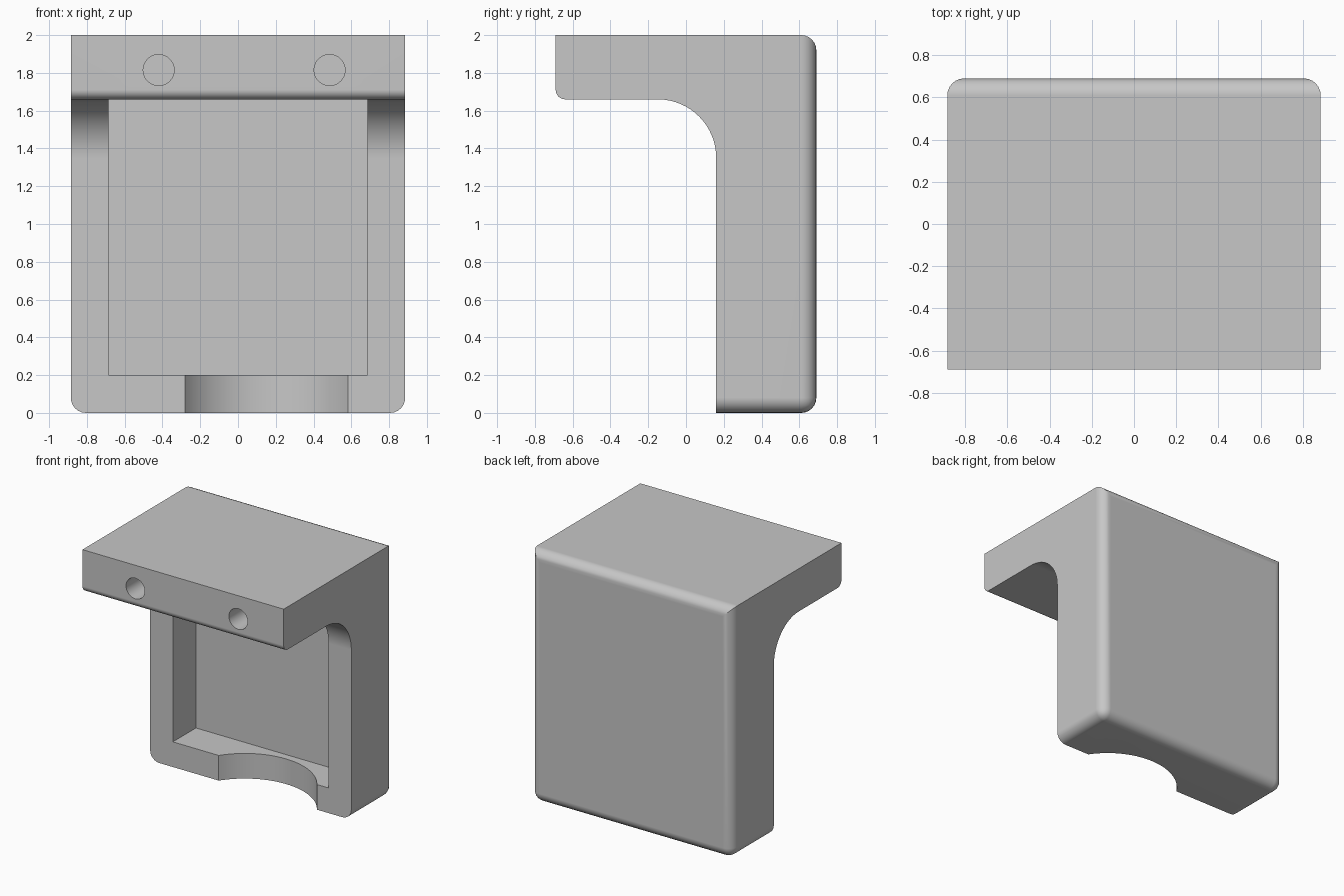
import bpy, bmesh
from math import sin, cos, pi, radians
from mathutils import Matrix, Vector

cube = bpy.data.objects.get("Cube")
if cube:
    bpy.data.objects.remove(cube, do_unlink=True)

grey = bpy.data.materials.new("plain grey")
grey.use_nodes = True
tone = (0.57, 0.57, 0.57, 1)
grey.diffuse_color = tone
grey.node_tree.nodes["Principled BSDF"].inputs["Base Color"].default_value = tone

HALF_W, BACK, FRONT, TOP = 0.885, 0.69, -0.69, 2.0
WALL, SHELF = 0.16, 1.66          # front of the wall, underside of the shelf
FILLET, LIP, ROUND = 0.31, 0.05, 0.08


def arc(cy, cz, r, start, end, steps):
    return [(cy + r * cos(start + (end - start) * i / steps),
             cz + r * sin(start + (end - start) * i / steps))
            for i in range(steps + 1)]


def make_object(name, bm):
    bmesh.ops.recalc_face_normals(bm, faces=bm.faces)
    mesh = bpy.data.meshes.new(name)
    bm.to_mesh(mesh)
    bm.free()
    mesh.materials.append(grey)
    obj = bpy.data.objects.new(name, mesh)
    bpy.context.collection.objects.link(obj)
    return obj


def box(name, low, high):
    bm = bmesh.new()
    low, high = Vector(low), Vector(high)
    bmesh.ops.create_cube(bm, size=1, matrix=Matrix.Translation((low + high) / 2)
                          @ Matrix.Diagonal((*(high - low), 1)))
    return make_object(name, bm)


def cylinder(name, centre, radius, depth, turn=0, sides=48):
    bm = bmesh.new()
    bmesh.ops.create_cone(bm, cap_ends=True, segments=sides, radius1=radius,
                          radius2=radius, depth=depth,
                          matrix=Matrix.Translation(centre) @ Matrix.Rotation(turn, 4, "X"))
    return make_object(name, bm)


# Bracket: side profile with lip and inner fillet, extruded across the width
profile = [(BACK, 0), (BACK, TOP), (FRONT, TOP)]
profile += arc(FRONT + LIP, SHELF + LIP, LIP, pi, 1.5 * pi, 6)
profile += arc(WALL - FILLET, SHELF - FILLET, FILLET, pi / 2, 0, 16)
profile += [(WALL, 0)]
bm = bmesh.new()
side = bm.faces.new([bm.verts.new((-HALF_W, y, z)) for y, z in profile])
result = bmesh.ops.extrude_face_region(bm, geom=[side])
moved = [g for g in result["geom"] if isinstance(g, bmesh.types.BMVert)]
bmesh.ops.translate(bm, verts=moved, vec=(2 * HALF_W, 0, 0))
bmesh.ops.recalc_face_normals(bm, faces=bm.faces)


# Round the back outline and the two lower side edges
def is_rounded(edge):
    a, b = (v.co for v in edge.verts)
    on_back = min(a.y, b.y) > BACK - 0.001
    low_side = max(a.z, b.z) < 0.001 and abs(a.x - b.x) < 0.001
    return on_back or low_side


bmesh.ops.bevel(bm, geom=[e for e in bm.edges if is_rounded(e)], offset=ROUND,
                offset_type="OFFSET", segments=6, profile=0.5, affect="EDGES",
                clamp_overlap=True)
bracket = make_object("bracket", bm)

# Recess in the wall, curved notch in the bottom rim, two blind screw holes
cutters = [
    box("recess_cutter", (-0.685, -0.3, 0.2), (0.685, 0.45, SHELF - 0.001)),
    cylinder("notch_cutter", (0.15, -0.13, 0.05), 0.52, 0.7, sides=96),
]
for x in (-0.42, 0.485):
    cutters.append(cylinder("hole_cutter", (x, FRONT, 1.815), 0.082, 1.0, pi / 2))

bpy.ops.object.select_all(action="DESELECT")
bpy.context.view_layer.objects.active = bracket
bracket.select_set(True)
for cutter in cutters:
    cutter.hide_render = True
    cut = bracket.modifiers.new(cutter.name, "BOOLEAN")
    cut.operation = "DIFFERENCE"
    cut.solver = "EXACT"
    cut.object = cutter
    bpy.ops.object.modifier_apply(modifier=cut.name)
    bpy.data.objects.remove(cutter, do_unlink=True)

# Smooth rounds with crisp flat faces
bpy.ops.object.shade_smooth_by_angle(angle=radians(30))
weighted = bracket.modifiers.new("flat faces", "WEIGHTED_NORMAL")
weighted.keep_sharp = True
